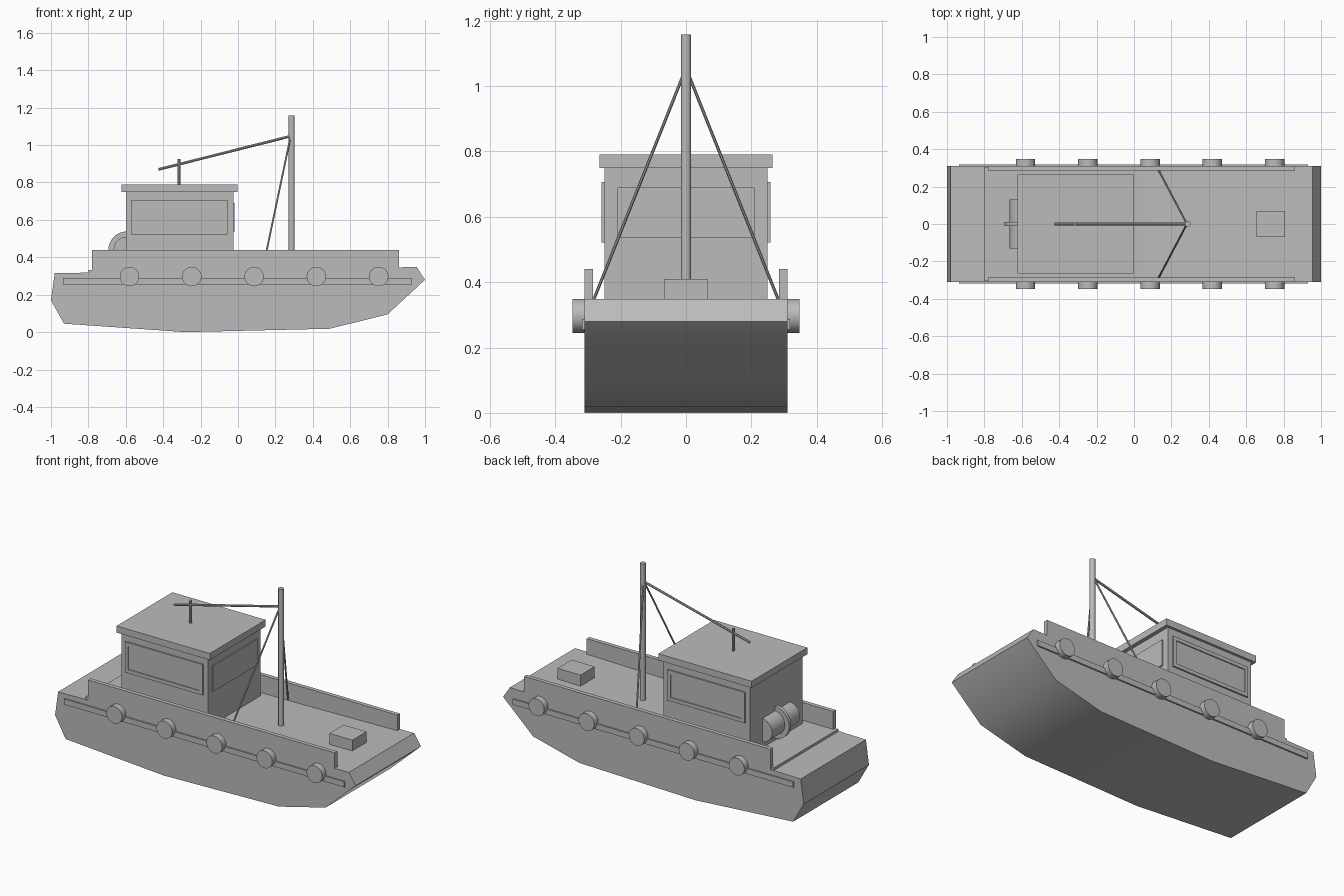
import bpy, bmesh, math
from mathutils import Vector

cube = bpy.data.objects.get("Cube")
if cube:
    bpy.data.objects.remove(cube, do_unlink=True)

grey = bpy.data.materials.new("plain_grey")
grey.use_nodes = True
COLOUR = (0.5, 0.5, 0.5, 1)
grey.diffuse_color = COLOUR
grey.node_tree.nodes["Principled BSDF"].inputs["Base Color"].default_value = COLOUR


def finish(name, bm, smooth=False):
    bmesh.ops.recalc_face_normals(bm, faces=bm.faces)
    mesh = bpy.data.meshes.new(name)
    bm.to_mesh(mesh)
    bm.free()
    mesh.materials.append(grey)
    obj = bpy.data.objects.new(name, mesh)
    bpy.context.collection.objects.link(obj)
    if smooth:
        bpy.ops.object.select_all(action='DESELECT')
        obj.select_set(True)
        bpy.context.view_layer.objects.active = obj
        bpy.ops.object.shade_smooth_by_angle(angle=math.radians(31))
    return obj


def box(name, x, y, z):
    """Box from a (low, high) pair on each axis."""
    bm = bmesh.new()
    bmesh.ops.create_cube(bm, size=1)
    for v in bm.verts:
        v.co = [r[0] if c < 0 else r[1] for c, r in zip(v.co, (x, y, z))]
    return finish(name, bm)


def rod(name, start, end, radius, sides=8, smooth=True):
    """Capped cylinder between two points."""
    a, b = Vector(start), Vector(end)
    bm = bmesh.new()
    bmesh.ops.create_cone(bm, cap_ends=True, segments=sides, radius1=radius,
                          radius2=radius, depth=(b - a).length)
    turn = (b - a).to_track_quat('Z', 'Y')
    for v in bm.verts:
        v.co = turn @ v.co + (a + b) / 2
    return finish(name, bm, smooth)


# Hull: side profile extruded across the beam
BEAM = 0.31
profile = [(-0.98, 0.315), (-1.0, 0.17), (-0.93, 0.045), (-0.28, 0.0),
           (0.49, 0.018), (0.8, 0.095), (1.0, 0.28), (0.955, 0.348)]
bm = bmesh.new()
side = bm.faces.new([bm.verts.new((x, -BEAM, z)) for x, z in profile])
ext = bmesh.ops.extrude_face_region(bm, geom=[side], use_keep_orig=True)
for g in ext["geom"]:
    if isinstance(g, bmesh.types.BMVert):
        g.co.y = BEAM
finish("hull", bm, True)

# Deck, hatch, cabin and roof
box("aft_deck", (-0.8, 0.3), (-0.305, 0.305), (0.29, 0.333))
box("bow_hatch", (0.655, 0.808), (-0.067, 0.067), (0.32, 0.41))
box("cabin", (-0.6, -0.025), (-0.25, 0.25), (0.32, 0.755))
box("cabin_roof", (-0.622, -0.002), (-0.265, 0.265), (0.75, 0.79))
box("windscreen", (-0.03, -0.018), (-0.21, 0.21), (0.535, 0.69))

# Fittings on both sides
for label, s in (("left", 1), ("right", -1)):
    def span(a, b):
        return tuple(sorted((s * a, s * b)))
    box(label + "_bulwark", (-0.78, 0.86), span(0.285, BEAM), (0.3, 0.44))
    box(label + "_rub_rail", (-0.935, 0.93), span(0.3, 0.319), (0.255, 0.288))
    for i in range(5):
        x = -0.58 + i * 0.333
        rod(f"{label}_fender_{i + 1}", (x, s * 0.305, 0.297),
            (x, s * 0.348, 0.297), 0.052, 24)
    # Side window: pane with a raised frame
    x0, x1, z0, z1, t = -0.572, -0.055, 0.522, 0.706, 0.022
    box(label + "_window_pane", (x0 + t, x1 - t), span(0.245, 0.253), (z0 + t, z1 - t))
    for part, xs, zs in (("top", (x0, x1), (z1 - t, z1)),
                         ("bottom", (x0, x1), (z0, z0 + t)),
                         ("aft", (x0, x0 + t), (z0 + t, z1 - t)),
                         ("fore", (x1 - t, x1), (z0 + t, z1 - t))):
        box(f"{label}_window_frame_{part}", xs, span(0.245, 0.259), zs)
    rod(label + "_stay", (0.283, 0, 1.055), (0.133, s * 0.285, 0.34), 0.005)

# Winch drum with its central flange
rod("winch_drum", (-0.595, -0.132, 0.44), (-0.595, 0.132, 0.44), 0.07, 32)
rod("winch_flange", (-0.595, -0.01, 0.44), (-0.595, 0.01, 0.44), 0.098, 32)

# Mast, boom and boom post
rod("mast", (0.287, 0, 0.32), (0.287, 0, 1.158), 0.016, 12)
rod("boom", (0.283, 0, 1.048), (-0.425, 0, 0.87), 0.007)
rod("boom_post", (-0.315, 0, 0.78), (-0.315, 0, 0.925), 0.008)
